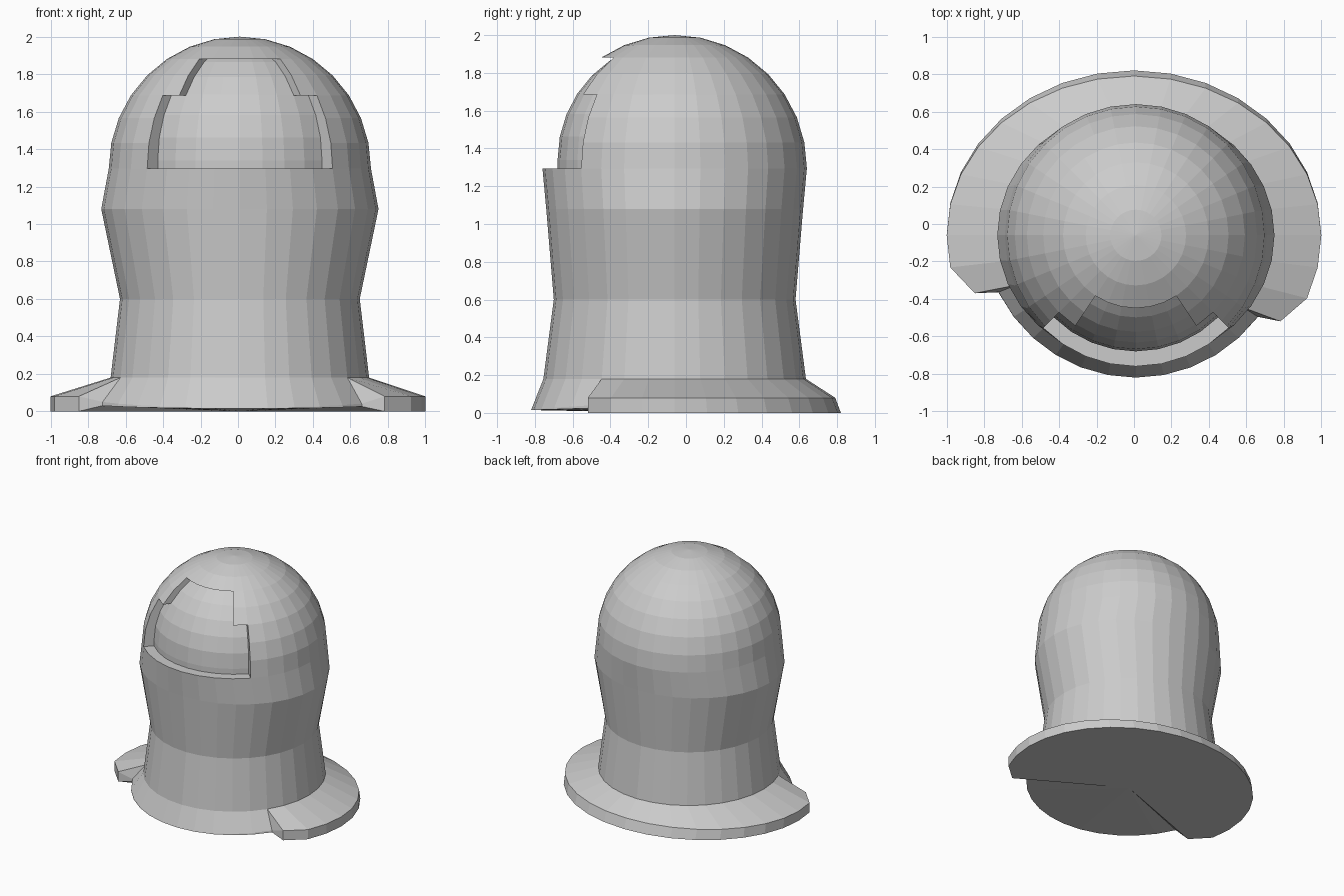
import bpy, bmesh, math

if "Cube" in bpy.data.objects:
    bpy.data.objects.remove(bpy.data.objects["Cube"])

SEG = 32
CX, CY = 0.01, -0.06          # axis of hood and head
STEP = 2 * math.pi / SEG

grey = bpy.data.materials.new("plain grey")
grey.diffuse_color = (0.6, 0.6, 0.6, 1)
grey.use_nodes = True
grey.node_tree.nodes["Principled BSDF"].inputs["Base Color"].default_value = grey.diffuse_color


def point(i, rx, ry, z, cx=CX):
    """Point on an ellipse, counted from the front towards +x."""
    a = i * STEP
    return (cx + rx * math.sin(a), CY - ry * math.cos(a), z)


def finish(bm, name):
    bmesh.ops.remove_doubles(bm, verts=bm.verts, dist=0.0005)
    bmesh.ops.recalc_face_normals(bm, faces=bm.faces)
    mesh = bpy.data.meshes.new(name)
    bm.to_mesh(mesh)
    bm.free()
    mesh.materials.append(grey)
    obj = bpy.data.objects.new(name, mesh)
    bpy.context.collection.objects.link(obj)
    return obj


def revolve(rows, skip=lambda r, i: False):
    """Skin rows of (rx, ry, z) around the axis, leaving out skipped faces."""
    bm = bmesh.new()
    rings = [[bm.verts.new(point(i, *row)) for i in range(SEG)] for row in rows]
    for r in range(len(rows) - 1):
        for i in range(SEG):
            if not skip(r, i):
                j = (i + 1) % SEG
                bm.faces.new((rings[r][i], rings[r][j], rings[r + 1][j], rings[r + 1][i]))
    return bm


def dome(radius, height, z0, n=8):
    return [(radius * math.cos(k * math.pi / 2 / n), radius * math.cos(k * math.pi / 2 / n),
             z0 + height * math.sin(k * math.pi / 2 / n)) for k in range(n + 1)]


# Hood: waisted body and dome with a stepped face opening
body_rows = [(0.69, 0.695, 0.18), (0.64, 0.64, 0.6), (0.74, 0.68, 1.08)]
first = len(body_rows)


def in_opening(r, i):
    k = min(i, SEG - 1 - i)               # columns away from the front
    return (first <= r < first + 3 and k < 4) or (first + 3 <= r < first + 5 and k < 3)


bm = revolve(body_rows + dome(0.70, 0.705, 1.295), in_opening)
bmesh.ops.remove_doubles(bm, verts=bm.verts, dist=0.0005)
rim = [e for e in bm.edges if e.is_boundary and e.verts[0].co.z + e.verts[1].co.z > 0.5]
walls = bmesh.ops.extrude_edge_only(bm, edges=rim)
for v in walls["geom"]:
    if isinstance(v, bmesh.types.BMVert):
        dx, dy = v.co.x - CX, v.co.y - CY
        s = 1 - 0.085 / math.hypot(dx, dy)
        v.co.x, v.co.y = CX + dx * s, CY + dy * s
finish(bm, "hood")

# Head inside the hood
finish(revolve([(0.62, 0.62, 1.2)] + dome(0.62, 0.63, 1.34)), "inner_head")

# Base flange: wide brim round the back and sides, narrow skirt in front
entries = [(i, True) for i in range(5, 27)] + [(i, False) for i in range(26, 38)]
bm = bmesh.new()
cols = []
for i, wide in entries:
    a = i * STEP
    if wide:
        f = 0.94 if i == 5 else 0.92 if i == 26 else 1.0
        back = 0.85 if math.cos(a) < 0 else 0.88
        pts = [point(i, f, back * f, 0.08, 0), point(i, f, 0.88 * f, 0, 0)]
    else:
        t = min(abs(i - 32) / 6, 1)
        r = 0.76 + 0.035 * t * t
        pts = [point(i, r - 0.002, r - 0.002, 0.02 + 0.03 * t * t), point(i, r, r, 0.015 + 0.015 * t * t)]
    cols.append([bm.verts.new(p) for p in [point(i, 0.69, 0.695, 0.18)] + pts + [(0, CY, 0)]])
for n, a in enumerate(cols):
    b = cols[(n + 1) % len(cols)]
    for k in range(3):
        bm.faces.new((a[k], a[k + 1], b[k + 1], b[k]))
finish(bm, "base_flange")
